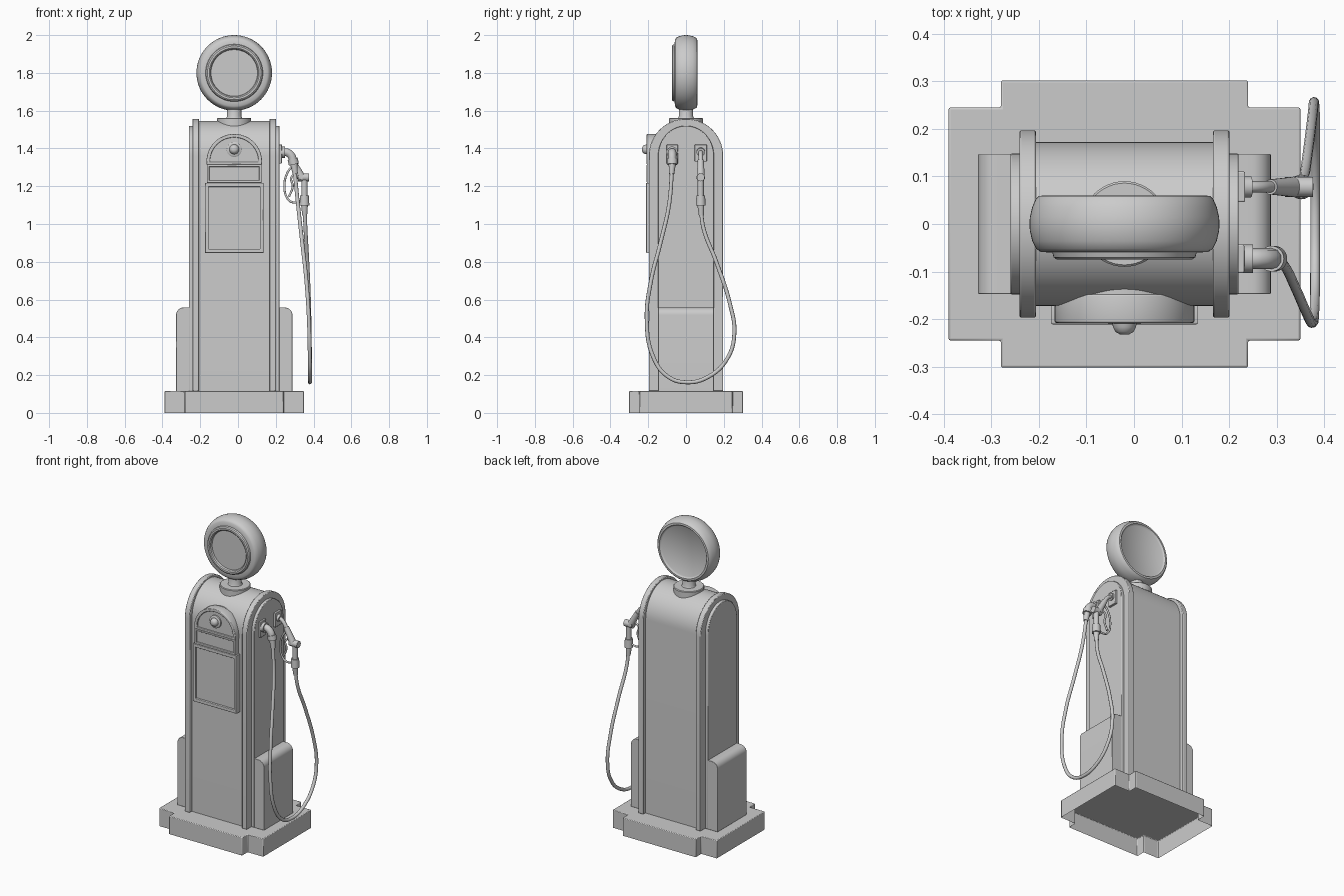
import bpy, bmesh, math
from mathutils import Vector

if "Cube" in bpy.data.objects:
    bpy.data.objects.remove(bpy.data.objects["Cube"])

CX = -0.02  # cabinet centre line


def finish(ob, bevel=0.0, angle=35):
    bpy.ops.object.select_all(action='DESELECT')
    ob.select_set(True)
    bpy.context.view_layer.objects.active = ob
    if ob.type == 'CURVE':
        bpy.ops.object.convert(target='MESH')
        ob = bpy.context.object
    bpy.ops.object.shade_smooth_by_angle(angle=math.radians(angle))
    if bevel:
        m = ob.modifiers.new("bevel", 'BEVEL')
        m.width, m.segments, m.limit_method = bevel, 2, 'ANGLE'
        m.angle_limit = math.radians(40)
    return ob


def from_bmesh(name, bm, bevel=0.0):
    bmesh.ops.recalc_face_normals(bm, faces=bm.faces)
    me = bpy.data.meshes.new(name)
    bm.to_mesh(me)
    bm.free()
    ob = bpy.data.objects.new(name, me)
    bpy.context.collection.objects.link(ob)
    return finish(ob, bevel)


def prism(name, pts, axis, a, b, bevel=0.0, open_start=False):
    """Extrude a 2D profile along an axis from a to b."""
    def place(p, d):
        return {'x': (d, p[0], p[1]), 'y': (p[0], d, p[1]), 'z': (p[0], p[1], d)}[axis]
    bm = bmesh.new()
    lo = [bm.verts.new(place(p, a)) for p in pts]
    hi = [bm.verts.new(place(p, b)) for p in pts]
    n = len(pts)
    for i in range(n):
        j = (i + 1) % n
        bm.faces.new((lo[i], lo[j], hi[j], hi[i]))
    bm.faces.new(hi)
    if not open_start:
        bm.faces.new(lo)
    if open_start:  # orient the open shell by hand
        ob = from_bmesh(name, bm, bevel)
        return ob
    return from_bmesh(name, bm, bevel)


def arch(c, w, z0, spring, rise, n=32):
    """Upright outline with an elliptical top."""
    top = [(c + w * math.cos(math.pi * i / n), spring + rise * math.sin(math.pi * i / n))
           for i in range(n + 1)]
    return [(c - w, z0), (c + w, z0)] + top


def rect(x0, x1, z0, z1):
    return [(x0, z0), (x1, z0), (x1, z1), (x0, z1)]


def lathe(name, profile, origin, direction, steps=48):
    """Spin (radius, height) points around a direction."""
    q = Vector(direction).to_track_quat('Z', 'Y')
    bm = bmesh.new()
    vs = [bm.verts.new((r, 0, h)) for r, h in profile]
    es = [bm.edges.new(p) for p in zip(vs, vs[1:])]
    bmesh.ops.spin(bm, geom=vs + es, cent=(0, 0, 0), axis=(0, 0, 1),
                   angle=math.tau, steps=steps)
    bmesh.ops.remove_doubles(bm, verts=bm.verts, dist=1e-5)
    for v in bm.verts:
        v.co = q @ v.co + Vector(origin)
    return from_bmesh(name, bm)


def rod(name, p, q, r, r2=None):
    d = Vector(q) - Vector(p)
    r2 = r2 or r
    return lathe(name, [(0, 0), (r, 0), (r2, d.length), (0, d.length)], p, d, 24)


def tube(name, pts, r, cyclic=False):
    cu = bpy.data.curves.new(name, 'CURVE')
    cu.dimensions, cu.bevel_depth, cu.bevel_resolution = '3D', r, 3
    cu.use_fill_caps, cu.resolution_u = True, 8
    s = cu.splines.new('BEZIER')
    s.bezier_points.add(len(pts) - 1)
    for bp, p in zip(s.bezier_points, pts):
        bp.co = p
        bp.handle_left_type = bp.handle_right_type = 'AUTO'
    s.use_cyclic_u = cyclic
    ob = bpy.data.objects.new(name, cu)
    bpy.context.collection.objects.link(ob)
    return finish(ob, angle=60)


def frame(name, loops, y, depth, bevel=0.004):
    """Flat plate facing the front; inner loops become windows."""
    cu = bpy.data.curves.new(name, 'CURVE')
    cu.dimensions, cu.fill_mode = '2D', 'BOTH'
    cu.extrude, cu.bevel_depth, cu.bevel_resolution = depth / 2 - bevel, bevel, 2
    cu.offset = -bevel
    for pts in loops:
        s = cu.splines.new('POLY')
        s.points.add(len(pts) - 1)
        for sp, p in zip(s.points, pts):
            sp.co = (p[0], p[1], 0, 1)
        s.use_cyclic_u = True
    ob = bpy.data.objects.new(name, cu)
    bpy.context.collection.objects.link(ob)
    ob.location.y = y + depth / 2
    ob.rotation_euler.x = math.pi / 2
    return finish(ob)


# Stepped base, hollow underneath
q = [(0.37, 0.245), (0.26, 0.245), (0.26, 0.302)]
cross = (q + [(-x, y) for x, y in reversed(q)] + [(-x, -y) for x, y in q]
         + [(x, -y) for x, y in reversed(q)])
prism("base", [(CX + x, y) for x, y in cross], 'z', 0.0, 0.115, 0.004, open_start=True)

# Cabinet with arched ribs, end panels and side boxes
prism("cabinet", arch(0, 0.172, 0.115, 1.36, 0.186), 'x', CX - 0.19, CX + 0.19)
box = [(0.235, 0.115), (0.308, 0.115)]
box += [(0.268 + 0.04 * math.cos(t * math.pi / 16), 0.518 + 0.04 * math.sin(t * math.pi / 16))
        for t in range(9)] + [(0.235, 0.558)]
for side, s in (("left", -1), ("right", 1)):
    prism(side + "_rib", arch(0, 0.197, 0.115, 1.36, 0.197), 'x',
          CX + s * 0.186, CX + s * 0.221, 0.004)
    prism(side + "_end_panel", arch(0, 0.148, 0.115, 1.36, 0.16), 'x',
          CX + s * 0.215, CX + s * 0.24, 0.003)
    prism(side + "_side_box", [(CX + s * x, z) for x, z in box], 'y', -0.147, 0.147, 0.002)

# Front display: backing, arched frame, two lower frames
prism("display_backing", arch(CX, 0.142, 0.86, 1.33, 0.142), 'y', -0.197, -0.1)
frame("arched_frame", [arch(CX, 0.147, 1.315, 1.33, 0.147),
                       arch(CX, 0.128, 1.328, 1.332, 0.126)], -0.208, 0.06)
frame("middle_frame", [rect(CX - 0.145, CX + 0.145, 1.218, 1.315),
                       rect(CX - 0.132, CX + 0.132, 1.23, 1.303)], -0.208, 0.05)
frame("lower_frame", [rect(CX - 0.155, CX + 0.155, 0.847, 1.218),
                      rect(CX - 0.136, CX + 0.136, 0.868, 1.197)], -0.211, 0.05)
lathe("dial", [(0, 0), (0.04, 0), (0.04, 0.012), (0.034, 0.016), (0.026, 0.016),
               (0.024, 0.024), (0.019, 0.034), (0.01, 0.039), (0, 0.04)],
      (CX, -0.193, 1.395), (0, -1, 0))

# Neck and round globe
lathe("neck", [(0, 1.42), (0.09, 1.42), (0.09, 1.558), (0.086, 1.562), (0.042, 1.562),
               (0.038, 1.57), (0.038, 1.63), (0, 1.63)], (CX, 0, 0), (0, 0, 1))
lathe("globe", [(0, 0.058), (0.123, 0.058), (0.126, 0.070), (0.132, 0.075), (0.142, 0.075),
                (0.149, 0.070), (0.152, 0.060), (0.176, 0.059), (0.186, 0.052),
                (0.194, 0.036), (0.199, 0.015), (0.2, 0), (0.199, -0.015), (0.194, -0.036),
                (0.187, -0.052), (0.18, -0.059), (0.168, -0.060), (0.164, -0.054),
                (0.158, -0.050), (0, -0.050)], (CX, 0, 1.8), (0, -1, 0), 64)

# Hose outlet: plate, collar, elbow, ferrule
HY, NY = -0.073, 0.078
prism("outlet_plate", rect(HY - 0.03, HY + 0.03, 1.32, 1.42), 'x', 0.215, 0.232, 0.003)
rod("outlet_collar", (0.23, HY, 1.38), (0.25, HY, 1.38), 0.03)
tube("outlet_elbow", [(0.24, HY, 1.38), (0.262, HY, 1.378), (0.283, HY, 1.36),
                      (0.292, HY, 1.335)], 0.022)
rod("outlet_ferrule", (0.289, HY, 1.345), (0.296, HY, 1.315), 0.027)
rod("hose_sleeve_front", (0.295, HY, 1.32), (0.303, HY - 0.003, 1.265), 0.019, 0.014)

# Hanging hose
tube("hose", [(0.298, HY, 1.3), (0.318, -0.09, 1.1), (0.34, -0.135, 0.9), (0.362, -0.185, 0.7),
              (0.375, -0.208, 0.5), (0.38, -0.175, 0.3), (0.381, -0.1, 0.195),
              (0.381, 0, 0.162), (0.381, 0.12, 0.192), (0.381, 0.22, 0.29),
              (0.379, 0.256, 0.42), (0.376, 0.232, 0.58), (0.367, 0.16, 0.8),
              (0.357, 0.092, 0.98), (0.352, NY, 1.1)], 0.0105)

# Nozzle: holder, spout, body, grip and trigger guard
prism("nozzle_holder", rect(NY - 0.032, NY + 0.032, 1.33, 1.42), 'x', 0.215, 0.234, 0.003)
rod("holder_socket", (0.23, NY, 1.383), (0.246, NY, 1.38), 0.022)
tube("nozzle_spout", [(0.225, NY, 1.385), (0.26, NY, 1.372), (0.288, NY, 1.335),
                      (0.315, NY, 1.285)], 0.012)
rod("nozzle_body", (0.287, NY, 1.337), (0.34, NY, 1.24), 0.016, 0.022)
rod("nozzle_valve", (0.318, NY, 1.247), (0.377, NY, 1.247), 0.021)
rod("nozzle_grip", (0.352, NY, 1.255), (0.352, NY, 1.12), 0.016)
rod("grip_collar", (0.352, NY, 1.152), (0.352, NY, 1.098), 0.023, 0.026)
rod("hose_sleeve_back", (0.352, NY, 1.1), (0.353, NY + 0.003, 1.045), 0.018, 0.013)
tube("trigger_guard", [(0.29, NY, 1.31), (0.262, NY, 1.272), (0.246, NY, 1.21),
                       (0.262, NY, 1.135), (0.29, NY, 1.115), (0.345, NY, 1.125)], 0.006)
tube("trigger", [(0.31, NY, 1.27), (0.282, NY, 1.245), (0.29, NY, 1.2),
                 (0.27, NY, 1.145)], 0.006)
